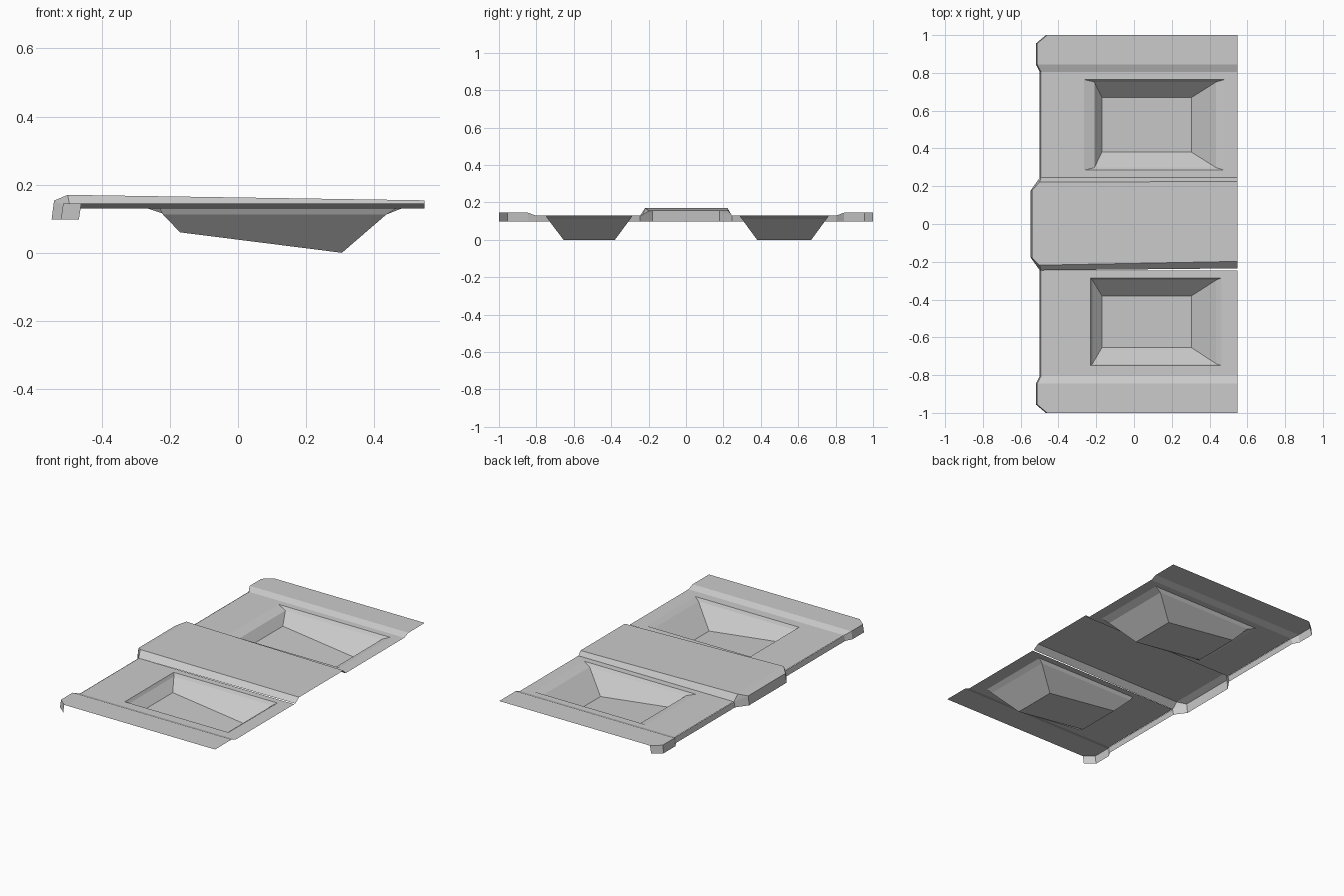
import bpy
import bmesh

old = bpy.data.objects.get("Cube")
if old:
    bpy.data.objects.remove(old, do_unlink=True)

grey = bpy.data.materials.new("sheet metal grey")
grey.use_nodes = True
colour = (0.6, 0.6, 0.6, 1)
grey.diffuse_color = colour
grey.node_tree.nodes["Principled BSDF"].inputs["Base Color"].default_value = colour

END, FLANGE, FLOOR, CREST, LIP = 0.547, 0.145, 0.13, 0.17, 0.10


def make_part(name, faces):
    """Build a sheet from faces given as corner points, welded together."""
    bm = bmesh.new()
    for pts in faces:
        bm.faces.new([bm.verts.new(p) for p in pts])
    bmesh.ops.remove_doubles(bm, verts=bm.verts, dist=0.0005)
    bmesh.ops.recalc_face_normals(bm, faces=bm.faces)
    # the outside of the sheet faces up
    if sum(f.normal.z * f.calc_area() for f in bm.faces) < 0:
        bmesh.ops.reverse_faces(bm, faces=bm.faces)
    mesh = bpy.data.meshes.new(name)
    bm.to_mesh(mesh)
    bm.free()
    mesh.materials.append(grey)
    obj = bpy.data.objects.new(name, mesh)
    bpy.context.collection.objects.link(obj)
    return obj


def rect(x0, x1, y0, y1, z0, z1=None):
    """Four corners, with height z0 at x0 and z1 at x1."""
    z1 = z0 if z1 is None else z1
    return [(x0, y0, z0), (x1, y0, z1), (x1, y1, z1), (x0, y1, z0)]


def bridge(a, b, closed=True):
    n = len(a)
    return [[a[i], a[(i + 1) % n], b[(i + 1) % n], b[i]]
            for i in range(n if closed else n - 1)]


def flip(p):
    return (p[0], -p[1], p[2])


# outline of the folded edge, from outer corner to tunnel nose
half = [(-0.46, 1.0, FLANGE), (-0.513, 0.955, FLANGE), (-0.513, 0.845, FLANGE),
        (-0.492, 0.805, FLOOR), (-0.492, 0.245, FLOOR), (-0.54, 0.178, 0.153)]


# side flanges with their step down to the floor
for side, s in (("front", -1), ("back", 1)):
    edge = [(x, s * y, z) for x, y, z in half[:4]]
    far = [(END, p[1], p[2]) for p in edge]
    make_part(side + "_flange", bridge(edge, far, closed=False))

# floor panels, each with a sunken footwell
wells = {
    "front": ((-0.49, END, -0.805, -0.245), (-0.23, 0.463, -0.75, -0.285),
              (-0.22, 0.435, -0.74, -0.297), (-0.17, 0.305, -0.655, -0.38)),
    "back": ((-0.49, END, 0.245, 0.805), (-0.265, 0.48, 0.285, 0.765),
             (-0.21, 0.435, 0.298, 0.752), (-0.17, 0.305, 0.38, 0.67)),
}
for side, (panel, rim, shoulder, base) in wells.items():
    rings = [rect(*panel, FLOOR), rect(*rim, FLOOR),
             rect(*shoulder, 0.112), rect(*base, 0.06, 0.0)]
    faces = [rings[-1]]
    for a, b in zip(rings, rings[1:]):
        faces += bridge(a, b)
    make_part(side + "_floor_and_footwell", faces)

# raised centre tunnel, tapering towards its far end, with sloped nose
crest_b, crest_f = (-0.5, 0.222, CREST), (-0.5, -0.218, CREST)
end_b, end_f = (END, 0.225, 0.154), (END, -0.198, 0.154)
base_b, nose_b = half[4], half[5]
base_f, nose_f = flip(base_b), flip(nose_b)
make_part("centre_tunnel", [
    [crest_f, end_f, end_b, crest_b],
    [crest_b, end_b, (END, 0.245, FLOOR), base_b],
    [crest_f, end_f, (END, -0.235, FLOOR), base_f],
    [crest_f, crest_b, nose_b, nose_f],
    [crest_b, base_b, nose_b],
    [crest_f, base_f, nose_f],
])

# downturned lip along the whole outline
top = half + [flip(p) for p in reversed(half)]
bottom = [(x - 0.007, y, LIP - 0.002) for x, y, z in top]
make_part("edge_lip", bridge(top, bottom, closed=False))
